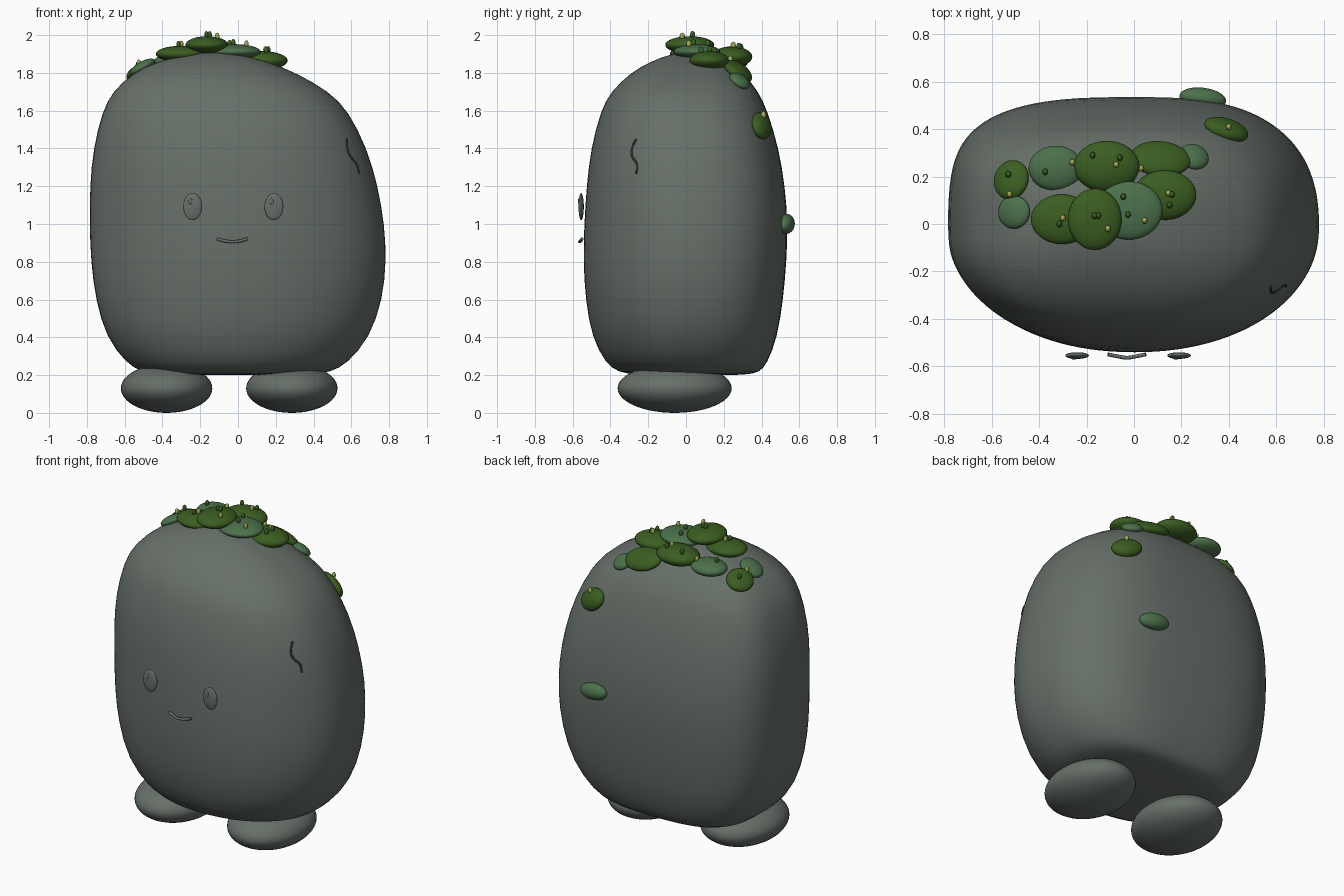
import bpy, bmesh, math
from mathutils import Vector, Quaternion

cube = bpy.data.objects.get("Cube")
if cube:
    bpy.data.objects.remove(cube, do_unlink=True)


def material(name, color):
    m = bpy.data.materials.new(name)
    m.use_nodes = True
    m.diffuse_color = (*color, 1)
    m.node_tree.nodes["Principled BSDF"].inputs["Base Color"].default_value = (*color, 1)
    return m


STONE = material("grey green stone", (0.135, 0.16, 0.14))
CRACK = material("dark crack", (0.03, 0.035, 0.03))
DARK = material("dark moss", (0.043, 0.11, 0.015))
LIGHT = material("light moss", (0.072, 0.165, 0.072))
BUD = material("yellow bud", (0.36, 0.4, 0.09))
UP = Vector((0, 0, 1))


def finish(name, bm, mat):
    mesh = bpy.data.meshes.new(name)
    bm.to_mesh(mesh)
    bm.free()
    mesh.shade_smooth()
    mesh.materials.append(mat)
    obj = bpy.data.objects.new(name, mesh)
    bpy.context.collection.objects.link(obj)
    return obj


def ellipsoid(name, center, radii, mat, normal=UP, segments=32):
    bm = bmesh.new()
    bmesh.ops.create_uvsphere(bm, u_segments=segments, v_segments=segments // 2, radius=1)
    obj = finish(name, bm, mat)
    obj.location, obj.scale = center, radii
    obj.rotation_mode = 'QUATERNION'
    obj.rotation_quaternion = UP.rotation_difference(normal)
    return obj


def tube(name, points, radius, mat):
    curve = bpy.data.curves.new(name, 'CURVE')
    curve.dimensions = '3D'
    curve.bevel_depth, curve.bevel_resolution = radius, 3
    curve.use_fill_caps = True
    spline = curve.splines.new('BEZIER')
    spline.bezier_points.add(len(points) - 1)
    for bp, p in zip(spline.bezier_points, points):
        bp.co = p
        bp.handle_left_type = bp.handle_right_type = 'AUTO'
    curve.materials.append(mat)
    obj = bpy.data.objects.new(name, curve)
    bpy.context.collection.objects.link(obj)
    return obj


# Body: lofted rings given as height, right edge, left edge, front, back
rings = [
    (0.20, -0.40, 0.38, -0.26, 0.32), (0.215, -0.51, 0.49, -0.36, 0.39),
    (0.26, -0.59, 0.58, -0.425, 0.43), (0.40, -0.70, 0.70, -0.50, 0.485),
    (0.60, -0.755, 0.767, -0.533, 0.515), (0.80, -0.78, 0.787, -0.545, 0.533),
    (1.00, -0.787, 0.777, -0.54, 0.54), (1.20, -0.785, 0.742, -0.527, 0.525),
    (1.40, -0.768, 0.685, -0.505, 0.492), (1.60, -0.718, 0.585, -0.452, 0.432),
    (1.70, -0.665, 0.485, -0.40, 0.385), (1.80, -0.56, 0.31, -0.295, 0.305),
    (1.86, -0.43, 0.16, -0.19, 0.22), (1.90, -0.27, 0.0, -0.08, 0.13)]
SEG = 56


def outline(angle, lift):
    """Rounded outline, squarer at the back and towards the top."""
    c, s = math.cos(angle), math.sin(angle)
    back = 3.3 - 0.8 * (c + 1) / 2
    front = 2.1 + 0.4 * lift
    n = front + (back - front) * (math.tanh(4 * s) + 1) / 2
    return (math.copysign(abs(c) ** (2 / n), c), math.copysign(abs(s) ** (2 / n), s))


bm = bmesh.new()
loops = []
for z, x0, x1, y0, y1 in rings:
    loop = []
    for i in range(SEG):
        u, v = outline(2 * math.pi * i / SEG, max(0, z - 1))
        loop.append(bm.verts.new(((x0 + x1) / 2 + u * (x1 - x0) / 2,
                                  (y0 + y1) / 2 + v * (y1 - y0) / 2, z)))
    loops.append(loop)
for a, b in zip(loops, loops[1:]):
    for i in range(SEG):
        j = (i + 1) % SEG
        bm.faces.new((a[i], a[j], b[j], b[i]))
bottom = bm.verts.new((0, 0.03, 0.2))
top = bm.verts.new((-0.13, 0.02, 1.913))
for i in range(SEG):
    j = (i + 1) % SEG
    bm.faces.new((loops[0][j], loops[0][i], bottom))
    bm.faces.new((loops[-1][i], loops[-1][j], top))
body = finish("body", bm, STONE)
sub = body.modifiers.new("smooth", 'SUBSURF')
sub.levels = sub.render_levels = 1

# Feet
for side, x in (("right", -0.378), ("left", 0.285)):
    ellipsoid(side + "_foot", (x, -0.06, 0.13), (0.242, 0.302, 0.13), STONE, segments=48)

# Eyes with small raised glints, and the mouth
for side, x in (("right", -0.24), ("left", 0.19)):
    ellipsoid(side + "_eye", (x, -0.555, 1.092), (0.05, 0.014, 0.072), STONE)
    ellipsoid(side + "_eye_glint", (x - 0.013, -0.567, 1.12), (0.011, 0.005, 0.017), STONE, segments=16)
tube("mouth", [(-0.11, -0.55, 0.922), (-0.07, -0.558, 0.91), (-0.03, -0.564, 0.906),
               (0.01, -0.558, 0.91), (0.05, -0.55, 0.922)], 0.008, STONE)

bpy.context.view_layer.update()
deps = bpy.context.evaluated_depsgraph_get()
shell = body.evaluated_get(deps)


def on_body(p):
    _, point, normal, _ = shell.closest_point_on_mesh(Vector(p))
    return point.copy(), normal.copy()


# Crack on the shoulder
crack = [(0.595, -0.28, 1.46), (0.60, -0.305, 1.39), (0.62, -0.30, 1.36),
         (0.645, -0.275, 1.325), (0.65, -0.267, 1.27)]
tube("crack", [on_body(p)[0] for p in crack], 0.006, CRACK)

# Moss cushions stacked on the crown
for i, (center, radii, mat) in enumerate([
        ((-0.165, 0.02, 1.948), (0.113, 0.13, 0.046), DARK),
        ((-0.305, 0.02, 1.90), (0.13, 0.105, 0.043), DARK),
        ((-0.02, 0.057, 1.912), (0.14, 0.123, 0.04), LIGHT),
        ((0.13, 0.122, 1.865), (0.133, 0.105, 0.05), DARK),
        ((-0.115, 0.243, 1.885), (0.138, 0.108, 0.055), DARK),
        ((-0.33, 0.235, 1.86), (0.115, 0.095, 0.045), LIGHT)]):
    ellipsoid(f"crown_moss_{i + 1}", center, radii, mat)

# Moss patches lying against the stone
for i, (center, radii, mat) in enumerate([
        ((0.11, 0.27, 1.80), (0.13, 0.085, 0.04), DARK),
        ((0.25, 0.28, 1.75), (0.065, 0.06, 0.03), LIGHT),
        ((-0.515, 0.185, 1.80), (0.08, 0.085, 0.035), DARK),
        ((-0.50, 0.05, 1.82), (0.075, 0.07, 0.03), LIGHT),
        ((0.39, 0.40, 1.52), (0.10, 0.07, 0.04), DARK),
        ((0.29, 0.53, 1.0), (0.10, 0.052, 0.045), LIGHT)]):
    point, normal = on_body(center)
    ellipsoid(f"moss_patch_{i + 1}", point + normal * 0.008, radii, mat, normal)

# Little buds and sprouts dropped onto the moss
buds = [(-0.26, 0.26), (-0.075, 0.25), (0.03, 0.235), (-0.3, 0.025), (-0.11, -0.02),
        (0.045, 0.015), (0.145, 0.13), (-0.525, 0.125), (0.4, 0.41)]
sprouts = [(-0.375, 0.22), (-0.175, 0.29), (-0.06, 0.28), (-0.315, 0.0), (-0.167, 0.035),
           (-0.15, 0.035), (-0.045, 0.115), (-0.025, 0.04), (0.16, 0.125), (0.15, 0.08),
           (-0.53, 0.21)]
bpy.context.view_layer.update()
deps = bpy.context.evaluated_depsgraph_get()
drops = []
for name, spots, mat in (("bud", buds, BUD), ("sprout", sprouts, DARK)):
    for x, y in spots:
        hit = bpy.context.scene.ray_cast(deps, Vector((x, y, 3)), -UP)
        drops.append((name, hit[1].copy(), mat))
for i, (name, point, mat) in enumerate(drops):
    ellipsoid(f"{name}_{i + 1}", point + UP * 0.008, (0.012, 0.014, 0.02), mat, segments=12)
